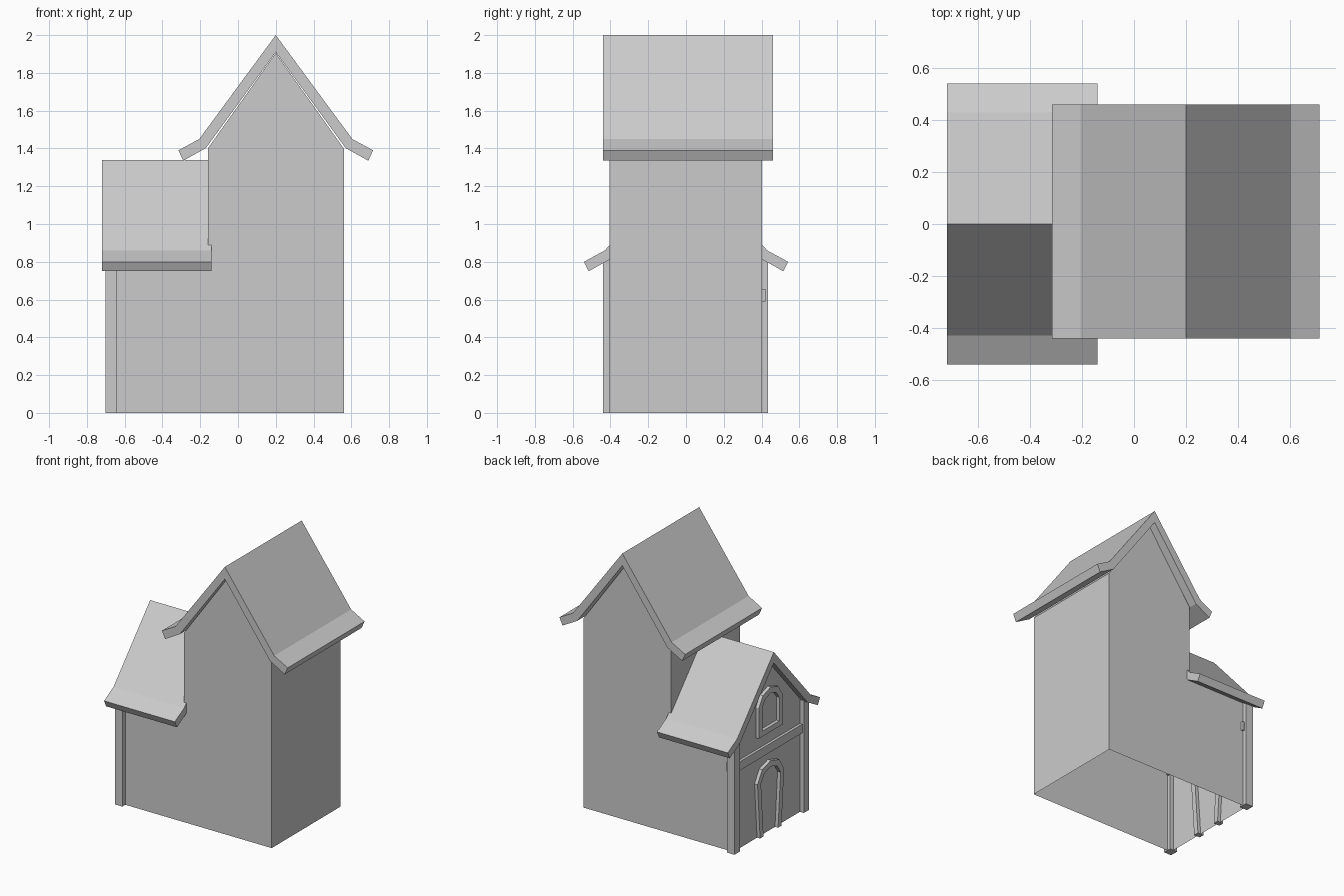
import bpy, bmesh

if "Cube" in bpy.data.objects:
    bpy.data.objects.remove(bpy.data.objects["Cube"])


def make_object(name, verts, faces):
    mesh = bpy.data.meshes.new(name)
    mesh.from_pydata(verts, [], faces)
    bm = bmesh.new()
    bm.from_mesh(mesh)
    bmesh.ops.remove_doubles(bm, verts=bm.verts, dist=0.0005)
    bmesh.ops.recalc_face_normals(bm, faces=bm.faces)
    bm.to_mesh(mesh)
    bm.free()
    obj = bpy.data.objects.new(name, mesh)
    bpy.context.collection.objects.link(obj)
    return obj


def box(name, x, y, z):
    verts = [(a, b, c) for a in x for b in y for c in z]
    return make_object(name, verts, [(0, 1, 3, 2), (4, 6, 7, 5), (0, 4, 5, 1),
                                     (2, 3, 7, 6), (0, 2, 6, 4), (1, 5, 7, 3)])


def strip(name, outer, inner, place, lo, hi, closed=False):
    """Solid band between two matching polylines, extruded from lo to hi."""
    n = len(outer)
    verts = [place(u, v, d) for d in (lo, hi) for line in (outer, inner) for u, v in line]
    faces = []
    for i in range(n if closed else n - 1):
        j = (i + 1) % n
        faces += [(i, j, n + j, n + i), (2*n + i, 3*n + i, 3*n + j, 2*n + j),
                  (i, 2*n + i, 2*n + j, j), (n + i, n + j, 3*n + j, 3*n + i)]
    if not closed:
        faces += [(0, n, 3*n, 2*n), (n - 1, 3*n - 1, 4*n - 1, 2*n - 1)]
    return make_object(name, verts, faces)


def mirror(half):
    """Complete a half profile that ends on the u = 0 axis."""
    return half + [(-u, v) for u, v in reversed(half[:-1])]


# House shell: tower and wing walls in one skin, open underneath
X0, XT, X1, XM = -0.67, -0.16, 0.56, 0.20
YF, YB = -0.405, 0.402
H, HA, T, TA = 0.82, 1.26, 1.40, 1.905
side = [(X0, 0), (X1, 0), (X1, T), (XM, TA), (XT, T), (XT, H), (X0, H)]
verts = [(x, YF, z) for x, z in side] + [(x, YB, z) for x, z in side]
verts += [(X0, 0, HA), (XT, 0, HA)]
make_object("house_walls", verts, [
    (0, 1, 2, 3, 4, 5, 6), (13, 12, 11, 10, 9, 8, 7),
    (1, 8, 9, 2), (0, 6, 14, 13, 7), (4, 11, 12, 15, 5),
    (2, 9, 10, 3), (3, 10, 11, 4), (6, 5, 15, 14), (14, 15, 12, 13)])

# Roofs with flared eaves
strip("tower_roof",
      mirror([(0.515, 1.39), (0.405, 1.45), (0, 2.0)]),
      mirror([(0.49, 1.335), (0.37, 1.402), (0, 1.91)]),
      lambda u, v, d: (XM + u, d, v), -0.44, 0.46)
strip("wing_roof",
      mirror([(0.54, 0.80), (0.43, 0.86), (0, 1.34)]),
      mirror([(0.515, 0.75), (0.395, 0.817), (0, 1.26)]),
      lambda u, v, d: (d, u, v), -0.72, -0.14)

# Corner posts and cross beam on the wing gable
for name, y in (("front_post", -0.408), ("back_post", 0.403)):
    box(name, (-0.702, -0.64), (y - 0.032, y + 0.032), (0, 0.83))
box("cross_beam", (-0.69, -0.625), (-0.395, 0.42), (0.59, 0.655))

# Arched door and window surrounds
gable = lambda u, v, d: (d, u, v)
strip("door_frame",
      mirror([(0.125, 0), (0.155, 0.41), (0.10, 0.50), (0, 0.53)]),
      mirror([(0.085, 0), (0.115, 0.40), (0.075, 0.462), (0, 0.487)]),
      gable, -0.695, -0.645)
strip("window_frame",
      mirror([(0.14, 0.745), (0.14, 0.97), (0.09, 1.045), (0, 1.075)]),
      mirror([(0.10, 0.785), (0.10, 0.958), (0.068, 1.007), (0, 1.032)]),
      gable, -0.695, -0.645, closed=True)
